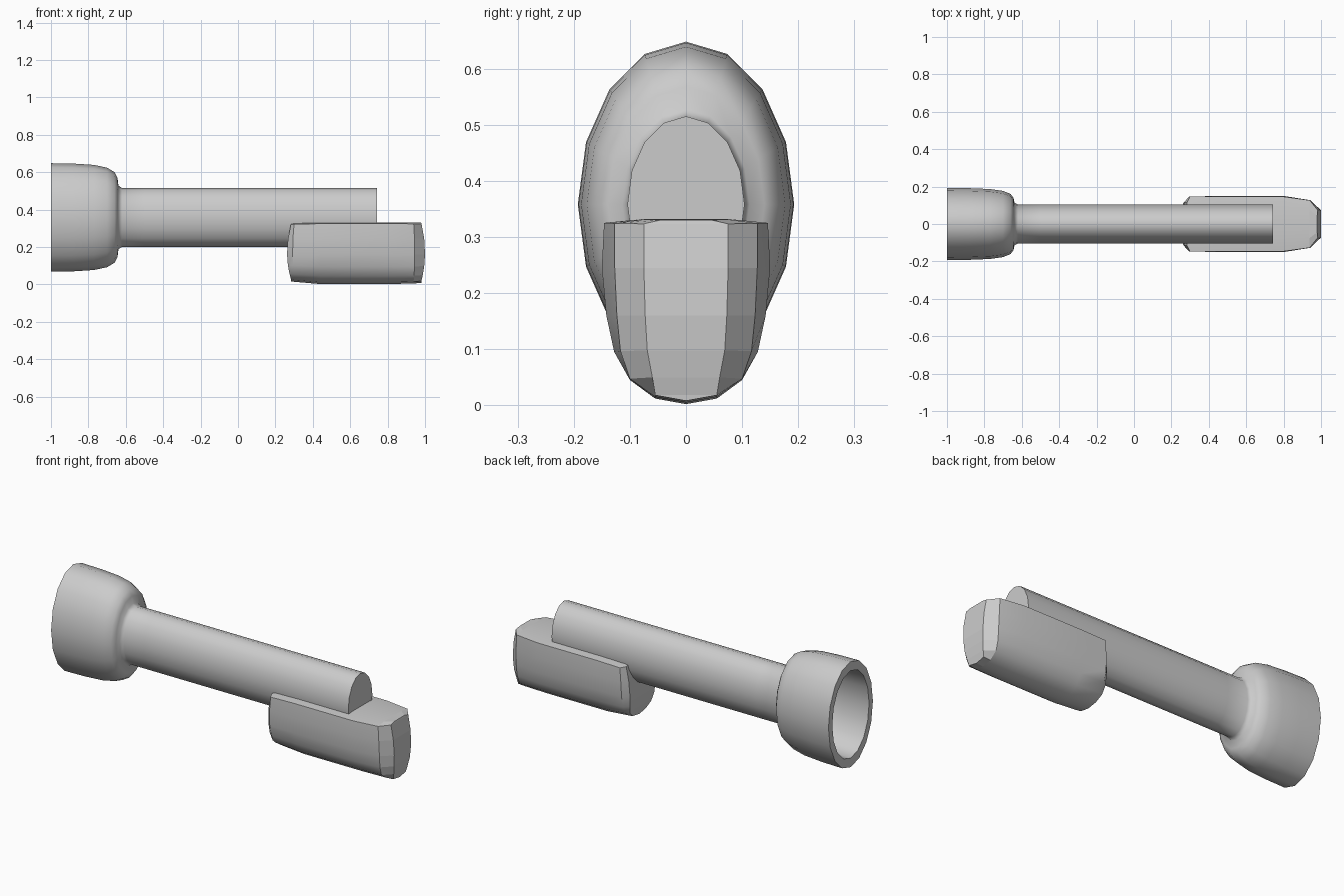
import bpy, bmesh, math

cube = bpy.data.objects.get("Cube")
if cube:
    bpy.data.objects.remove(cube, do_unlink=True)

grey = bpy.data.materials.new("plain grey")
grey.use_nodes = True
colour = (0.6, 0.6, 0.6, 1)
grey.diffuse_color = colour
grey.node_tree.nodes["Principled BSDF"].inputs["Base Color"].default_value = colour


def loft(name, rings):
    """Skin closed rings of points; returns the bmesh and its rings."""
    bm = bmesh.new()
    loops = [[bm.verts.new(p) for p in ring] for ring in rings]
    n = len(loops[0])
    for a, b in zip(loops, loops[1:]):
        for i in range(n):
            j = (i + 1) % n
            bm.faces.new((a[i], a[j], b[j], b[i]))
    return bm, loops


def finish(bm, name, angle):
    bmesh.ops.recalc_face_normals(bm, faces=bm.faces)
    mesh = bpy.data.meshes.new(name)
    bm.to_mesh(mesh)
    bm.free()
    mesh.materials.append(grey)
    obj = bpy.data.objects.new(name, mesh)
    bpy.context.collection.objects.link(obj)
    if angle:
        bpy.ops.object.select_all(action='DESELECT')
        obj.select_set(True)
        bpy.context.view_layer.objects.active = obj
        bpy.ops.object.shade_smooth_by_angle(angle=math.radians(angle))
    return obj


# Oval shaft with a hollow cup, one profile of (x, half height)
SIDES, MID_Z, FLAT = 16, 0.358, 0.665
profile = [(-0.70, 0.10), (-0.715, 0.17), (-0.76, 0.215), (-0.85, 0.235), (-1, 0.24),
           (-1, 0.29), (-0.88, 0.288), (-0.77, 0.281), (-0.70, 0.266),
           (-0.66, 0.242), (-0.644, 0.21), (-0.639, 0.17), (-0.62, 0.157),
           (-0.5, 0.157), (0.743, 0.157)]
rings = []
for x, r in profile:
    angles = [2 * math.pi * i / SIDES for i in range(SIDES)]
    rings.append([(x, r * FLAT * math.sin(a), MID_Z + r * math.cos(a)) for a in angles])
bm, loops = loft("shaft", rings)
bm.faces.new(loops[0])
bm.faces.new(loops[-1])
finish(bm, "shaft_and_cup", 65)

# Half-oval block: (half width, z, share of the width limit) down one side
half = [(0.075, 0.332, 0.6), (0.146, 0.325, 1), (0.15, 0.245, 1), (0.142, 0.16, 0.97),
        (0.128, 0.095, 0.92), (0.1, 0.045, 0.8), (0.055, 0.012, 0.73)]
# Stations along x: position, width limit, bottom lift, bulge of the end
stations = [(0.262, 0.115, 0.015, 0.022), (0.292, 0.146, 0.012, 0.008),
            (0.44, 0.15, 0, 0), (0.8, 0.15, 0, 0),
            (0.945, 0.127, 0.003, -0.006), (1.0, 0.075, 0.006, -0.02)]
rings = []
for x, limit, lift, bulge in stations:
    side = []
    for y, z, share in half:
        t = (z - 0.17) / 0.16
        height = z + lift * max(0, -t) - 0.3 * lift * max(0, t)
        side.append((x + bulge * t * t, min(y, limit * share), height))
    keel = (x + bulge, 0, 0.002 + lift)
    rings.append(side + [keel] + [(px, -py, pz) for px, py, pz in reversed(side)])
bm, loops = loft("block", rings)
# Banded end caps
for loop in (loops[0], loops[-1]):
    last = len(loop) - 1
    for i in range(len(half) - 1):
        bm.faces.new((loop[i], loop[i + 1], loop[last - i - 1], loop[last - i]))
    m = len(half)
    bm.faces.new((loop[m - 1], loop[m], loop[m + 1]))
block = finish(bm, "half_oval_block", 35)
# Faceted nose
for face in block.data.polygons:
    if face.center.x > 0.95:
        face.use_smooth = False
